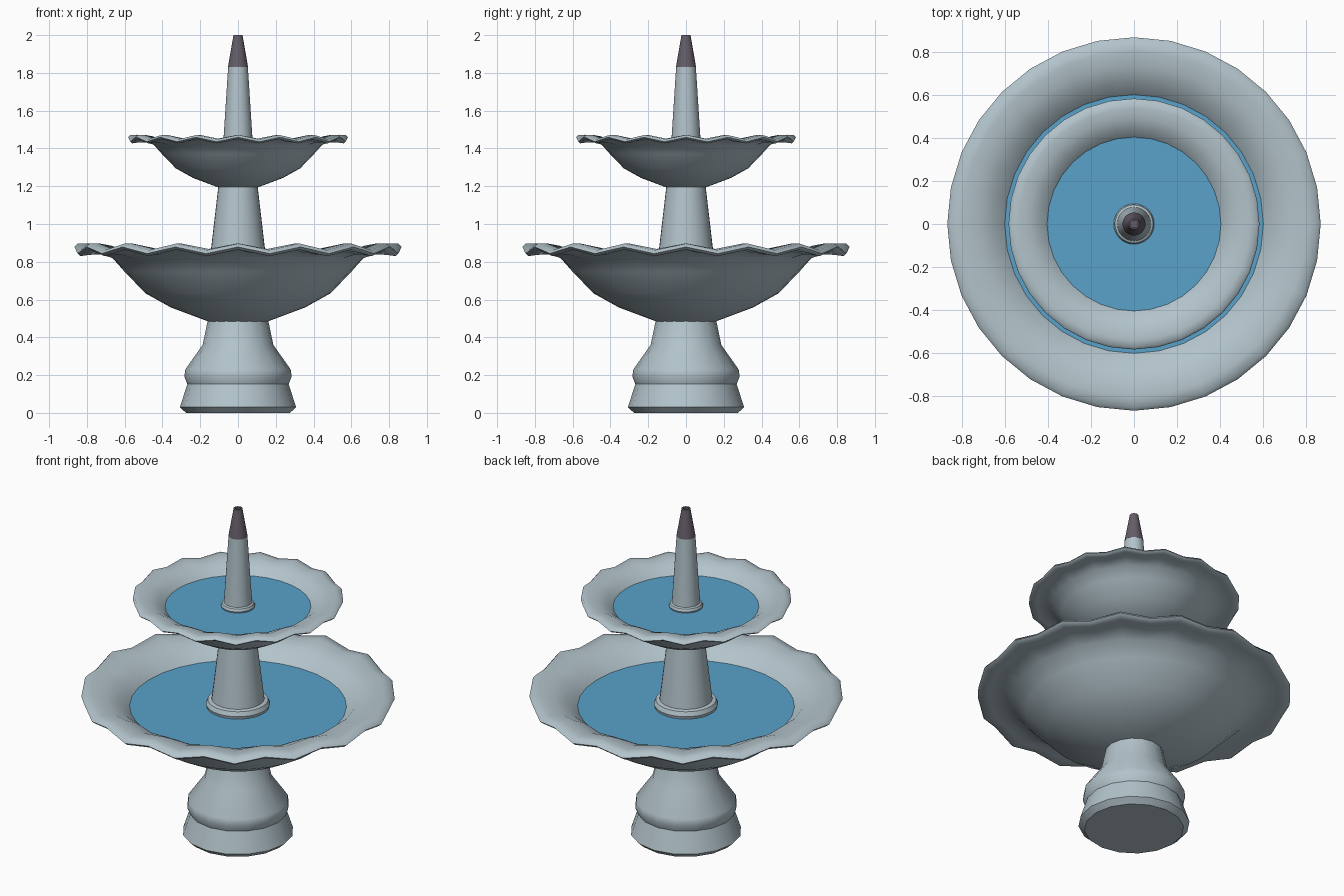
import bpy, bmesh, math

if "Cube" in bpy.data.objects:
    bpy.data.objects.remove(bpy.data.objects["Cube"])


def material(name, rgb):
    m = bpy.data.materials.new(name)
    m.diffuse_color = (*rgb, 1.0)
    m.use_nodes = True
    m.node_tree.nodes["Principled BSDF"].inputs["Base Color"].default_value = m.diffuse_color
    return m


stone = material("pale_stone", (0.45, 0.55, 0.60))
water = material("water_blue", (0.10, 0.36, 0.59))
metal = material("dark_metal", (0.13, 0.11, 0.14))


def lathe(name, profile, mat, segs=32, waves=0, angle=35):
    """Spin (radius, z, ripple height) points about z; radius 0 makes a pole."""
    bm = bmesh.new()
    rings = []
    for p in profile:
        r, z = p[0], p[1]
        amp = p[2] if len(p) > 2 else 0.0
        if r == 0:
            rings.append([bm.verts.new((0, 0, z))])
            continue
        ring = []
        for i in range(segs):
            a = 2 * math.pi * i / segs
            ring.append(bm.verts.new((r * math.cos(a), r * math.sin(a),
                                      z + amp * math.cos(waves * a))))
        rings.append(ring)
    for lo, hi in zip(rings, rings[1:]):
        for i in range(segs):
            j = (i + 1) % segs
            if len(lo) == 1:
                bm.faces.new((lo[0], hi[j], hi[i]))
            elif len(hi) == 1:
                bm.faces.new((lo[i], lo[j], hi[0]))
            else:
                bm.faces.new((lo[i], lo[j], hi[j], hi[i]))
    bmesh.ops.recalc_face_normals(bm, faces=bm.faces)
    mesh = bpy.data.meshes.new(name)
    bm.to_mesh(mesh)
    bm.free()
    mesh.materials.append(mat)
    ob = bpy.data.objects.new(name, mesh)
    bpy.context.collection.objects.link(ob)
    bpy.ops.object.select_all(action='DESELECT')
    ob.select_set(True)
    bpy.context.view_layer.objects.active = ob
    bpy.ops.object.shade_smooth_by_angle(angle=math.radians(angle))
    return ob


# Pedestal with a grooved foot
lathe("pedestal", [(0, 0), (0.275, 0.0), (0.308, 0.03), (0.268, 0.152), (0.284, 0.192),
                   (0.279, 0.23), (0.187, 0.36), (0.158, 0.50), (0, 0.50)], stone, segs=16)

# Bowl section: outside, rippled lip, inside (heights measured from the bowl's underside)
BOWL = [(0, 0), (0.16, 0), (0.355, 0.073), (0.49, 0.148), (0.60, 0.262), (0.67, 0.337, 0.004),
        (0.74, 0.363, 0.010), (0.80, 0.366, 0.014), (0.85, 0.362, 0.017),
        (0.866, 0.376, 0.0175), (0.85, 0.394, 0.0175), (0.80, 0.398, 0.015),
        (0.73, 0.390, 0.011), (0.66, 0.362, 0.005), (0.60, 0.308), (0.48, 0.18),
        (0.34, 0.10), (0.15, 0.03), (0, 0.03)]


def bowl(prefix, base, s):
    """Rippled bowl with a disc of water, scaled by s and set at height base."""
    pts = [(p[0] * s, base + p[1] * s, (p[2] if len(p) > 2 else 0) * s) for p in BOWL]
    lathe(prefix + "_bowl", pts, stone, waves=16, angle=50)
    z = base + 0.308 * s
    lathe(prefix + "_water", [(0, z - 0.008), (0.595 * s, z - 0.008),
                              (0.602 * s, z), (0, z)], water)


bowl("lower", 0.485, 1.0)
bowl("upper", 1.195, 0.672)

# Tapered columns standing on collars
lathe("lower_column", [(0, 0.51), (0.165, 0.51), (0.172, 0.79), (0.178, 0.81), (0.167, 0.835),
                       (0.146, 0.84), (0.104, 1.20), (0, 1.20)], stone)
lathe("upper_column", [(0, 1.21), (0.088, 1.21), (0.09, 1.395), (0.094, 1.41), (0.088, 1.425),
                       (0.078, 1.43), (0.052, 1.835), (0, 1.835)], stone)

# Spout with a small opening
lathe("spout", [(0, 1.832), (0.053, 1.832), (0.024, 2.0), (0.016, 2.0),
                (0.016, 1.98), (0, 1.98)], metal)
